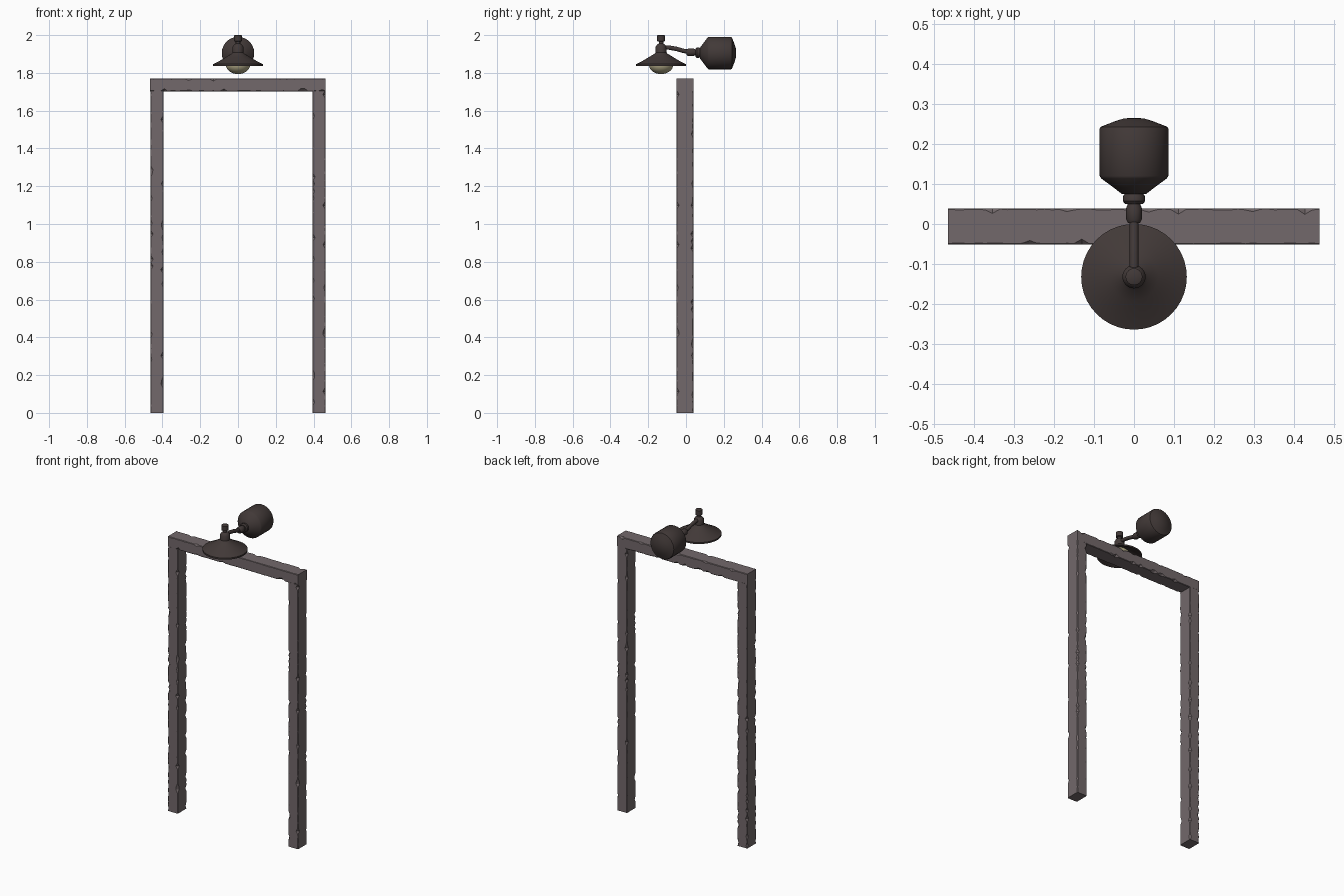
import bpy, bmesh, math, random
from mathutils import Vector, Matrix

if "Cube" in bpy.data.objects:
    bpy.data.objects.remove(bpy.data.objects["Cube"])

random.seed(7)

def mat(name, col):
    m = bpy.data.materials.new(name)
    m.diffuse_color = (*col, 1)
    m.use_nodes = True
    m.node_tree.nodes["Principled BSDF"].inputs["Base Color"].default_value = m.diffuse_color
    return m

STONE = mat("grey_brown_stone", (0.17, 0.140, 0.145))
IRON = mat("dark_iron", (0.054, 0.041, 0.039))
GLASS = mat("warm_glass", (0.42, 0.38, 0.23))

def finish(name, bm, material, angle=35):
    bmesh.ops.remove_doubles(bm, verts=bm.verts, dist=1e-5)
    bmesh.ops.recalc_face_normals(bm, faces=bm.faces)
    me = bpy.data.meshes.new(name)
    bm.to_mesh(me)
    bm.free()
    me.materials.append(material)
    ob = bpy.data.objects.new(name, me)
    bpy.context.collection.objects.link(ob)
    bpy.ops.object.select_all(action='DESELECT')
    ob.select_set(True)
    bpy.context.view_layer.objects.active = ob
    bpy.ops.object.shade_smooth_by_angle(angle=math.radians(angle))
    return ob

def lathe(name, profile, material, loc, axis='Z', n=32):
    """Revolve (radius, height) points around an axis."""
    bm = bmesh.new()
    vs = [bm.verts.new((r, 0, h)) for r, h in profile]
    es = [bm.edges.new(p) for p in zip(vs, vs[1:])]
    bmesh.ops.spin(bm, geom=vs + es, cent=(0, 0, 0), axis=(0, 0, 1),
                   angle=2 * math.pi, steps=n)
    if axis == 'Y':
        bm.transform(Matrix.Rotation(-math.pi / 2, 4, 'X'))
    bm.transform(Matrix.Translation(loc))
    return finish(name, bm, material)

def worn_beam(name, start, end, u, v, hu, hv, stations=90):
    """Beam whose four corners are chipped at random along its length."""
    start, end, u, v = map(Vector, (start, end, u, v))
    bm = bmesh.new()
    rings = []
    cuts = [0.003] * 4
    for i in range(stations + 1):
        t = i / stations
        mid = start.lerp(end, t)
        ring = []
        for k, (a, b) in enumerate([(1, 1), (-1, 1), (-1, -1), (1, -1)]):
            chip = random.random() < 0.10 and 0 < i < stations
            c = random.uniform(0.007, 0.016) if chip else random.uniform(0.0015, 0.004)
            first = mid + u * a * (hu - c) + v * b * hv
            second = mid + u * a * hu + v * b * (hv - c)
            ring += [second, first] if a * b > 0 else [first, second]
        rings.append([bm.verts.new(p) for p in ring])
    for r0, r1 in zip(rings, rings[1:]):
        for k in range(8):
            j = (k + 1) % 8
            bm.faces.new((r0[k], r0[j], r1[j], r1[k]))
    bm.faces.new(rings[0])
    bm.faces.new(rings[-1])
    return finish(name, bm, STONE, 20)

# Door frame
X, Y, Z = (1, 0, 0), (0, 1, 0), (0, 0, 1)
for side, label in ((-1, "left"), (1, "right")):
    worn_beam(label + "_post", (side * 0.429, -0.006, 0), (side * 0.429, -0.006, 1.705),
              X, Y, 0.035, 0.045)
worn_beam("lintel", (-0.465, -0.006, 1.736), (0.464, -0.006, 1.736), Y, Z, 0.045, 0.034, 50)

# Lamp shade, a thin double-walled cone
L = (0, -0.132, 0)
lathe("lamp_shade", [(0, 1.912), (0.026, 1.912), (0.034, 1.902), (0.06, 1.886), (0.1, 1.862),
                     (0.132, 1.846), (0.132, 1.836), (0.126, 1.837), (0.09, 1.858),
                     (0.05, 1.882), (0, 1.886)], IRON, L, n=40)

# Socket collar, stem and top cap
lathe("lamp_collar", [(0, 1.90), (0.029, 1.90), (0.029, 1.938), (0.02, 1.951),
                      (0.012, 1.955), (0.012, 1.966), (0.021, 1.968), (0.021, 1.998),
                      (0.018, 2.0), (0, 2.0)], IRON, L, n=24)

# Glass bulb
R = 0.064
lathe("bulb", [(R * math.cos(a), 1.842 + 0.048 * math.sin(a))
               for a in [math.radians(-90 + 12 * i) for i in range(13)]] + [(0, 1.88)],
      GLASS, L, n=32)

# Curved arm from collar to canister
cu = bpy.data.curves.new("arm_path", 'CURVE')
cu.dimensions = '3D'
sp = cu.splines.new('POLY')
path = [(-0.132, 1.936), (-0.09, 1.934), (-0.05, 1.927), (-0.015, 1.917), (0.02, 1.911), (0.05, 1.908)]
sp.points.add(len(path) - 1)
for p, (y, z) in zip(sp.points, path):
    p.co = (0, y, z, 1)
cu.bevel_depth = 0.0115
cu.bevel_resolution = 4
cu.use_fill_caps = True
tmp = bpy.data.objects.new("arm_path", cu)
bpy.context.collection.objects.link(tmp)
bm = bmesh.new()
bm.from_mesh(tmp.to_mesh())
bpy.data.objects.remove(tmp)
finish("lamp_arm", bm, IRON, 50)

# Neck sleeve and nut
lathe("arm_sleeve", [(0, 0.003), (0.015, 0.003), (0.020, 0.012), (0.020, 0.038),
                     (0.015, 0.052), (0, 0.052)], IRON, (0, 0, 1.909), 'Y', 20)
lathe("arm_nut", [(0, 0.05), (0.022, 0.05), (0.028, 0.057), (0.028, 0.068),
                  (0.022, 0.078), (0, 0.078)], IRON, (0, 0, 1.907), 'Y', 20)

# Wall canister
lathe("canister", [(0, 0.073), (0.03, 0.075), (0.055, 0.094), (0.082, 0.114), (0.086, 0.120),
                   (0.086, 0.238), (0.083, 0.243), (0.05, 0.256), (0.025, 0.264), (0, 0.265)],
      IRON, (0, 0, 1.905), 'Y', 28)
